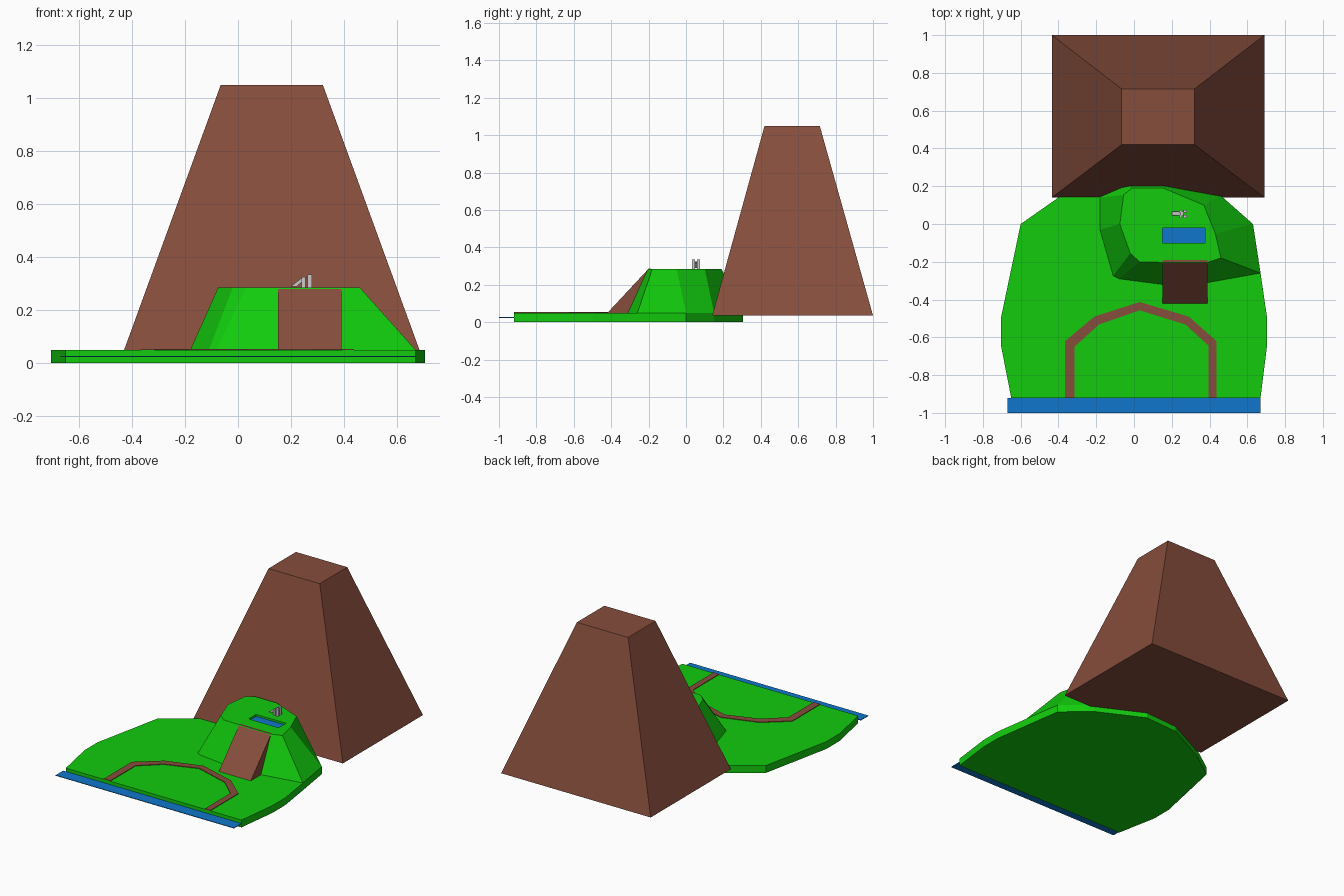
import bpy, bmesh, math

if "Cube" in bpy.data.objects:
    bpy.data.objects.remove(bpy.data.objects["Cube"])

def material(name, color):
    m = bpy.data.materials.new(name)
    m.diffuse_color = (*color, 1)
    m.use_nodes = True
    m.node_tree.nodes["Principled BSDF"].inputs["Base Color"].default_value = m.diffuse_color
    return m

GREEN = material("grass", (0.006, 0.60, 0.004))
BROWN = material("earth", (0.24, 0.075, 0.045))
BLUE = material("water", (0.005, 0.18, 0.60))

def loft(name, bottom, top, z0, z1, mat=None):
    """Closed solid between two outlines with equal point counts."""
    bm = bmesh.new()
    lo = [bm.verts.new((x, y, z0)) for x, y in bottom]
    hi = [bm.verts.new((x, y, z1)) for x, y in top]
    n = len(lo)
    bm.faces.new(lo[::-1])
    bm.faces.new(hi)
    for i in range(n):
        j = (i + 1) % n
        bm.faces.new((lo[i], lo[j], hi[j], hi[i]))
    bmesh.ops.recalc_face_normals(bm, faces=bm.faces)
    me = bpy.data.meshes.new(name)
    bm.to_mesh(me)
    bm.free()
    ob = bpy.data.objects.new(name, me)
    bpy.context.collection.objects.link(ob)
    if mat:
        me.materials.append(mat)
    return ob

def rect(x0, x1, y0, y1):
    return [(x0, y0), (x1, y0), (x1, y1), (x0, y1)]

def box(name, x0, x1, y0, y1, z0, z1, mat=None):
    r = rect(x0, x1, y0, y1)
    return loft(name, r, r, z0, z1, mat)

# flat island
island = [(-.65, -.92), (.67, -.92), (.705, -.64), (.705, -.5), (.67, -.26), (.63, 0),
          (.46, .15), (.15, .305), (-.1, .29), (-.4, .14), (-.6, 0), (-.705, -.5), (-.705, -.64)]
loft("island_ground", island, island, 0, .05, GREEN)

# hill with a sunken pool
hill_base = [(-.18, .14), (-.18, -.03), (-.11, -.275), (-.08, -.29), (.15, -.32), (.39, -.31),
             (.67, -.26), (.63, 0), (.46, .15), (.15, .3), (-.1, .29)]
hill_top = [(-.055, .155), (-.075, 0), (-.02, -.155), (.03, -.2), (.15, -.203), (.39, -.203),
            (.46, -.18), (.43, -.05), (.37, .1), (.155, .19), (-.01, .19)]
hill = loft("hill", hill_base, hill_top, .05, .285, GREEN)
cutter = box("pool_cutter", .15, .375, -.1, -.02, .265, .35)
cutter.hide_render = True
cutter.hide_viewport = True
cut = hill.modifiers.new("pool_recess", 'BOOLEAN')
cut.operation = 'DIFFERENCE'
cut.solver = 'EXACT'
cut.object = cutter
box("pool_water", .15, .375, -.1, -.02, .262, .272, BLUE)

# mountain
loft("mountain", rect(-.435, .69, .14, 1), rect(-.065, .32, .42, .715), .035, 1.05, BROWN)

# ramp up to the hilltop
loft("ramp", rect(.15, .39, -.42, -.19), rect(.15, .39, -.2, -.19), .05, .286, BROWN)

# sea strip in front
box("sea_strip", -.67, .67, -1, -.92, .023, .027, BLUE)

# curved footpath
outer = [(-.365, -.92), (-.365, -.62), (-.21, -.49), (.03, -.413), (.29, -.49), (.437, -.62), (.437, -.92)]
inner = [(-.315, -.92), (-.315, -.65), (-.185, -.532), (.03, -.457), (.272, -.532), (.395, -.645), (.395, -.92)]
path = outer + inner[::-1]
loft("footpath", path, path, .048, .054, BROWN)

# small playground slide
for side, y in (("front", .033), ("back", .06)):
    box(f"tall_post_{side}", .262, .28, y, y + .015, .285, .335)
    box(f"short_post_{side}", .24, .255, y, y + .015, .285, .325)
loft("slide_board", rect(.2, .222, .045, .065), rect(.245, .262, .045, .065), .29, .325)
